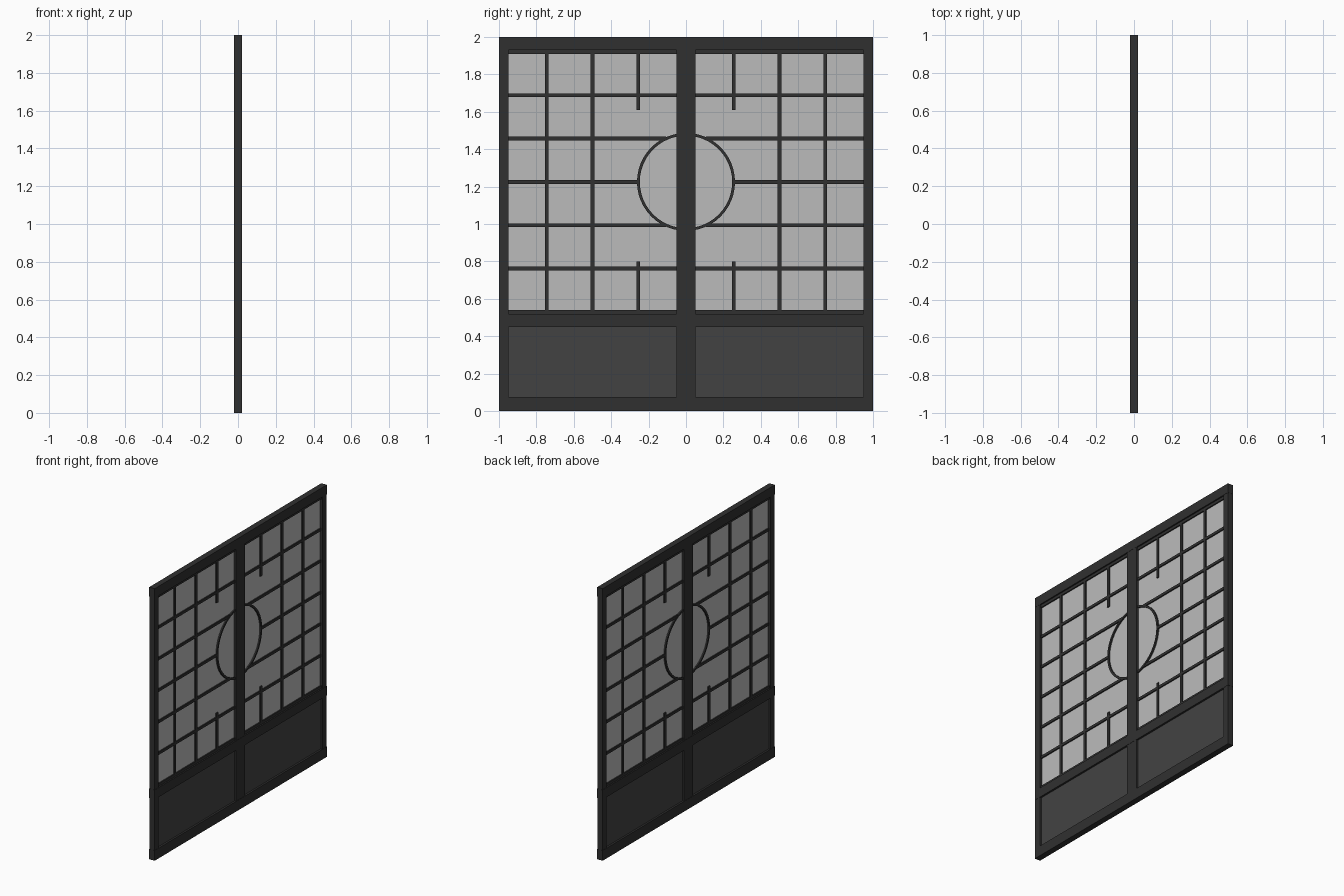
import bpy, bmesh, math
from mathutils import Matrix

if "Cube" in bpy.data.objects:
    bpy.data.objects.remove(bpy.data.objects["Cube"])


def material(name, value):
    m = bpy.data.materials.new(name)
    m.diffuse_color = (value, value, value, 1)
    m.use_nodes = True
    m.node_tree.nodes["Principled BSDF"].inputs["Base Color"].default_value = m.diffuse_color
    return m


DARK = material("dark_wood", 0.03)
PANEL = material("panel_wood", 0.055)
PAPER = material("paper", 0.5)


def finish(name, bm, mat):
    """Make an object for one leaf and mirror it across y = 0."""
    bmesh.ops.recalc_face_normals(bm, faces=bm.faces)
    me = bpy.data.meshes.new(name)
    bm.to_mesh(me)
    bm.free()
    me.materials.append(mat)
    ob = bpy.data.objects.new(name, me)
    bpy.context.collection.objects.link(ob)
    mod = ob.modifiers.new("mirror", 'MIRROR')
    mod.use_axis = (False, True, False)
    mod.use_mirror_merge = False
    return ob


def boxes(name, rects, depth, mat):
    """Boxes from (y0, y1, z0, z1) with half thickness depth in x."""
    bm = bmesh.new()
    for y0, y1, z0, z1 in rects:
        mtx = (Matrix.Translation((0, (y0 + y1) / 2, (z0 + z1) / 2))
               @ Matrix.Diagonal((2 * depth, y1 - y0, z1 - z0, 1)))
        bmesh.ops.create_cube(bm, size=1, matrix=mtx)
    return finish(name, bm, mat)


IN, OUT = 0.05, 0.95          # clear opening of a leaf in y
LOW, HIGH = 0.53, 1.92        # lattice extent in z
R, CZ = 0.255, 1.225          # round window
W = 0.01                      # half width of lattice bars
STEP = (HIGH - LOW) / 6

# Outer frame
boxes("stiles", [(0, IN, 0.001, 1.999), (OUT, 0.999, 0.001, 1.999)], 0.0205, DARK)
boxes("rails", [(0, 1, 0, 0.075), (0, 1, 0.45, 0.52), (0, 1, 1.93, 2)], 0.022, DARK)

# Thin lattice edging under the top rail and over the middle rail
boxes("lattice_edging", [(IN, OUT, 0.52, 0.54), (IN, OUT, 1.91, 1.93)], 0.012, DARK)

# Vertical bars: two full, one interrupted around the window
boxes("vertical_bars",
      [(y - W, y + W, LOW, HIGH) for y in (0.5, 0.745)]
      + [(0.245, 0.265, LOW, 0.80), (0.245, 0.265, 1.61, HIGH)], 0.012, DARK)

# Horizontal bars, stopping at the round window
bars = []
for i in range(1, 6):
    z = LOW + i * STEP
    d = abs(z - CZ)
    start = math.sqrt(R * R - d * d) if d < R else IN
    bars.append((start, OUT, z - W, z + W))
boxes("horizontal_bars", bars, 0.0115, DARK)

# Half ring of the round window, running into the centre stile
bm = bmesh.new()
loops = []
N = 24
for i in range(N + 1):
    a = -math.pi / 2 + math.pi * i / N
    loops.append([bm.verts.new((x, r * math.cos(a), CZ + r * math.sin(a)))
                  for x, r in ((-0.013, R - 0.008), (0.013, R - 0.008),
                               (0.013, R + 0.007), (-0.013, R + 0.007))])
for a, b in zip(loops, loops[1:]):
    for k in range(4):
        j = (k + 1) % 4
        bm.faces.new((a[k], a[j], b[j], b[k]))
bm.faces.new(loops[0])
bm.faces.new(loops[-1])
ring = finish("round_window", bm, DARK)
bpy.context.view_layer.objects.active = ring
ring.select_set(True)
bpy.ops.object.shade_smooth_by_angle()

# Paper sheets and recessed lower panels
boxes("paper_sheets", [(IN, OUT, 0.52, 1.93)], 0.003, PAPER)
boxes("lower_panels", [(IN, OUT, 0.07, 0.455)], 0.008, PANEL)
